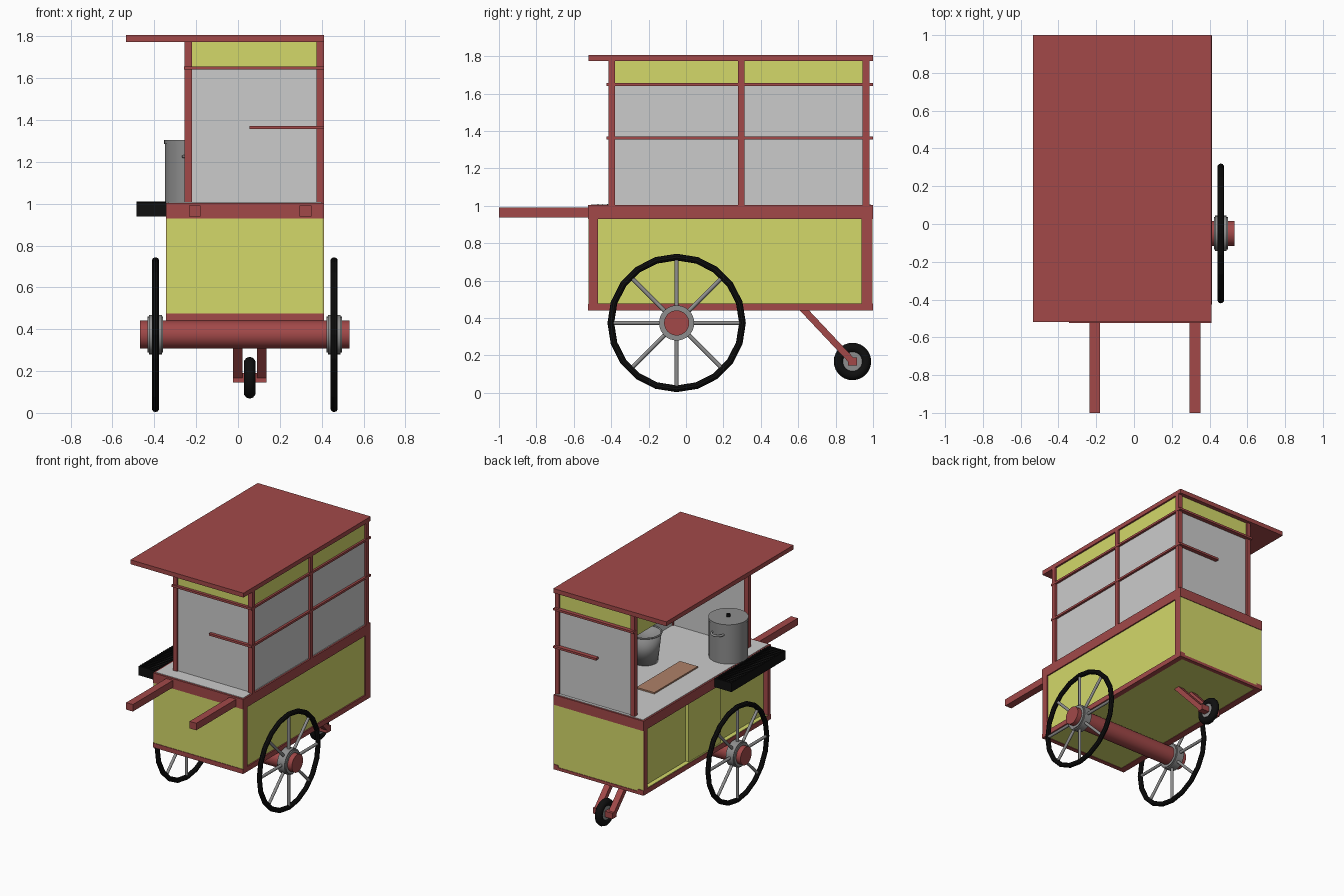
import bpy, math
from mathutils import Vector

if "Cube" in bpy.data.objects:
    bpy.data.objects.remove(bpy.data.objects["Cube"])


def material(name, rgb):
    m = bpy.data.materials.new(name)
    m.diffuse_color = (*rgb, 1)
    m.use_nodes = True
    m.node_tree.nodes["Principled BSDF"].inputs["Base Color"].default_value = m.diffuse_color
    return m


RED = material("red_paint", (0.36, 0.066, 0.066))
YELLOW = material("yellow_paint", (0.655, 0.687, 0.144))
BLACK = material("black_rubber", (0.005, 0.005, 0.005))
STEEL = material("steel", (0.27, 0.27, 0.27))
WOOD = material("board_wood", (0.42, 0.22, 0.14))


def finish(name, mat, smooth=False):
    o = bpy.context.object
    o.name = name
    if mat:
        o.data.materials.append(mat)
    if smooth:
        bpy.ops.object.shade_smooth_by_angle(angle=math.radians(40))
    return o


def box(name, x, y, z, mat=None):
    """Box from (min, max) ranges on each axis."""
    bpy.ops.mesh.primitive_cube_add(size=1, location=[(a + b) / 2 for a, b in (x, y, z)])
    o = finish(name, mat)
    o.scale = [b - a for a, b in (x, y, z)]
    return o


def rod(name, a, b, r, mat=None, sides=24, r2=None):
    """Cylinder or tapered cylinder between two points."""
    a, b = Vector(a), Vector(b)
    d = b - a
    bpy.ops.mesh.primitive_cone_add(vertices=sides, radius1=r, radius2=r if r2 is None else r2,
                                    depth=d.length, location=(a + b) / 2,
                                    rotation=d.to_track_quat('Z', 'Y').to_euler())
    return finish(name, mat, True)


def ring(name, loc, R, r, mat, segments=20, rot=(0, math.pi / 2, 0), smooth=False):
    bpy.ops.mesh.primitive_torus_add(location=loc, rotation=rot, major_radius=R, minor_radius=r,
                                     major_segments=segments, minor_segments=10)
    return finish(name, mat, smooth)


X0, X1, Y0, Y1 = -0.345, 0.41, -0.52, 1.0      # body footprint
MID = (X0 + X1) / 2
B, C = 0.441, 1.004                            # body bottom, counter height

# lower cabinet: core, end panels, frame
box("cabinet_core", (-0.30, 0.40), (Y0 + 0.01, Y1 - 0.01), (B + 0.003, C - 0.01), YELLOW)
for name, y in (("front_panel", (Y0, Y0 + 0.02)), ("back_panel", (Y1 - 0.02, Y1 - 0.004))):
    box(name, (X0 + 0.002, X1 - 0.002), y, (B + 0.01, 0.935), YELLOW)
box("front_bottom_rail", (X0, X1), (Y0 - 0.004, Y0 + 0.03), (B, 0.475), RED)
box("back_bottom_rail", (X0, X1), (Y1 - 0.03, Y1), (B, B + 0.022), RED)
box("counter_frame", (X0, X1), (Y0 - 0.003, Y1), (0.929, C), RED)
box("counter_top", (X0 + 0.012, X1 - 0.012), (Y0 + 0.012, Y1 - 0.012), (C - 0.01, C + 0.003))
for side, x in (("left", (X0, X0 + 0.05)), ("right", (X1 - 0.04, X1))):
    box(side + "_bottom_rail", x, (Y0, Y1), (B, 0.479), RED)
    w = 0.035 if side == "left" else 0.05
    box(side + "_front_stile", x, (Y0 + 0.001, Y0 + w), (B + 0.001, 0.95), RED)
    box(side + "_back_stile", x, (Y1 - w - 0.012, Y1 - 0.005), (B + 0.001, 0.95), RED)

# sliding doors on the serving side
box("middle_door", (-0.335, -0.295), (0.06, 0.446), (0.479, 0.93), YELLOW)
for i, y in enumerate(((-0.485, 0.06), (0.446, 0.955))):
    box(f"side_door_{i}", (-0.31, -0.295), y, (0.479, 0.93), YELLOW)
box("door_sill", (X0 + 0.002, -0.295), (Y0 + 0.03, Y1 - 0.04), (0.47, 0.483), YELLOW)

# push handles
for i, x in enumerate((-0.207, 0.323)):
    box(f"push_handle_{i}", (x - 0.028, x + 0.028), (-1.0, Y0), (0.938, 0.991), RED)

# upper case: posts, glass, bands and rails
CX0, CX1, CY0, CY1 = -0.255, 0.41, -0.415, 0.98
P, TOP = 0.035, 1.778
for i, y in enumerate((CY0, 0.278, CY1 - P)):
    box(f"right_post_{i}", (CX1 - P, CX1), (y, y + P), (C, TOP), RED)
    if i != 1:
        box(f"left_post_{i}", (CX0, CX0 + P), (y, y + P), (C, TOP), RED)
FY_, BY_ = CY0 + P / 2, CY1 - P / 2
box("right_glass", (0.385, 0.395), (FY_, BY_), (C, 1.65))
box("right_band", (0.383, 0.397), (FY_, BY_), (1.65, TOP), YELLOW)
box("left_band", (-0.243, -0.231), (FY_, BY_), (1.60, TOP), YELLOW)
for end, y, s in (("front", FY_, -0.028), ("back", BY_, 0.036)):
    box(end + "_glass", (CX0 + P / 2, CX1 - P / 2), (y - 0.005, y + 0.005), (C, 1.65))
    box(end + "_band", (CX0 + P / 2, CX1 - P / 2), (y - 0.007, y + 0.007), (1.65, TOP), YELLOW)
    for level, h, xa in (("upper", 1.649, CX0 - 0.004), ("middle", 1.364, 0.055)):
        box(f"{end}_{level}_rail", (xa, CX1), sorted((y, y + s)), (h - 0.008, h + 0.008), RED)
for level, h in (("upper", 1.649), ("middle", 1.364)):
    box(f"right_{level}_rail", (0.385, X1 + 0.002), (CY0 - 0.01, CY1 + 0.018),
        (h - 0.008, h + 0.008), RED)

# roof
box("roof", (-0.535, X1), (Y0, Y1), (1.774, 1.807), RED)

# axle and spoked wheels
WY, WZ = -0.05, 0.374
rod("axle", (MID - 0.50, WY, WZ), (MID + 0.50, WY, WZ), 0.067, RED, 32)
for side, s in (("left", -1), ("right", 1)):
    x = MID + s * 0.427
    ring(side + "_wheel_rim", (x, WY, WZ), 0.352, 0.018, BLACK)
    rod(side + "_hub", (x - 0.037, WY, WZ), (x + 0.037, WY, WZ), 0.086, STEEL, 32)
    rod(side + "_hub_flange", (x - 0.03, WY, WZ), (x + 0.03, WY, WZ), 0.094, STEEL, 32)
    for k in range(8):
        c, n = math.cos(k * math.pi / 4), math.sin(k * math.pi / 4)
        rod(f"{side}_spoke_{k}", (x, WY + 0.07 * c, WZ + 0.07 * n),
            (x, WY + 0.345 * c, WZ + 0.345 * n), 0.011, STEEL, 10)

# back caster with its fork
FX, FY, FZ = 0.056, 0.89, 0.168
ring("caster_tyre", (FX, FY, FZ), 0.072, 0.028, BLACK, 28, smooth=True)
rod("caster_hub", (FX - 0.018, FY, FZ), (FX + 0.018, FY, FZ), 0.06, STEEL, 28)
box("caster_axle", (FX - 0.081, FX + 0.081), (FY - 0.024, FY + 0.024), (FZ - 0.022, FZ + 0.022), RED)
top, low = Vector((0, 0.62, 0.455)), Vector((0, FY, FZ))
for i, s in enumerate((-1, 1)):
    bpy.ops.mesh.primitive_cube_add(size=1, location=(top + low) / 2 + Vector((FX + s * 0.058, 0, 0)),
                                    rotation=(math.atan2(low.z - top.z, low.y - top.y), 0, 0))
    arm = finish(f"caster_fork_{i}", RED)
    arm.scale = (0.046, (low - top).length, 0.036)

# charcoal grill hung on the serving side
GX, GY = (-0.485, X0), (-0.495, 0.15)
box("grill_floor", GX, GY, (0.938, 0.951), BLACK)
for i, x in enumerate((GX[0], GX[1] - 0.012)):
    box(f"grill_long_wall_{i}", (x, x + 0.012), GY, (0.938, 1.006), BLACK)
for i, y in enumerate((GY[0], GY[1] - 0.012)):
    box(f"grill_end_wall_{i}", GX, (y, y + 0.012), (0.938, 1.006), BLACK)
for k in range(25):
    y = GY[0] + 0.025 + k * 0.0248
    rod(f"grill_bar_{k}", (GX[0], y, 1.006), (GX[1], y, 1.006), 0.004, BLACK, 6)

# stock pot with lid, knob and two side handles
PX, PY = -0.215, -0.20
rod("pot", (PX, PY, C), (PX, PY, 1.287), 0.135, STEEL, 32)
rod("pot_lid", (PX, PY, 1.285), (PX, PY, 1.305), 0.138, STEEL, 32)
rod("pot_knob", (PX, PY, 1.30), (PX, PY, 1.325), 0.014, BLACK, 12)
for i, s in enumerate((-1, 1)):
    ring(f"pot_handle_{i}", (PX, PY + s * 0.125, 1.225), 0.045, 0.008, STEEL, 20, (0, 0, 0), True)

# tapered bucket, open at the top
bpy.ops.mesh.primitive_cone_add(vertices=28, radius1=0.09, radius2=0.115, depth=0.22,
                                end_fill_type='NOTHING', location=(0.21, 0.19, 1.114))
bucket = finish("bucket", STEEL, True)
wall = bucket.modifiers.new("wall", 'SOLIDIFY')
wall.thickness = 0.006
ring("bucket_rim", (0.21, 0.19, 1.224), 0.114, 0.006, STEEL, 28, (0, 0, 0), True)

# cutting board
box("cutting_board", (-0.155, -0.005), (0.08, 0.60), (C, 1.018), WOOD)
